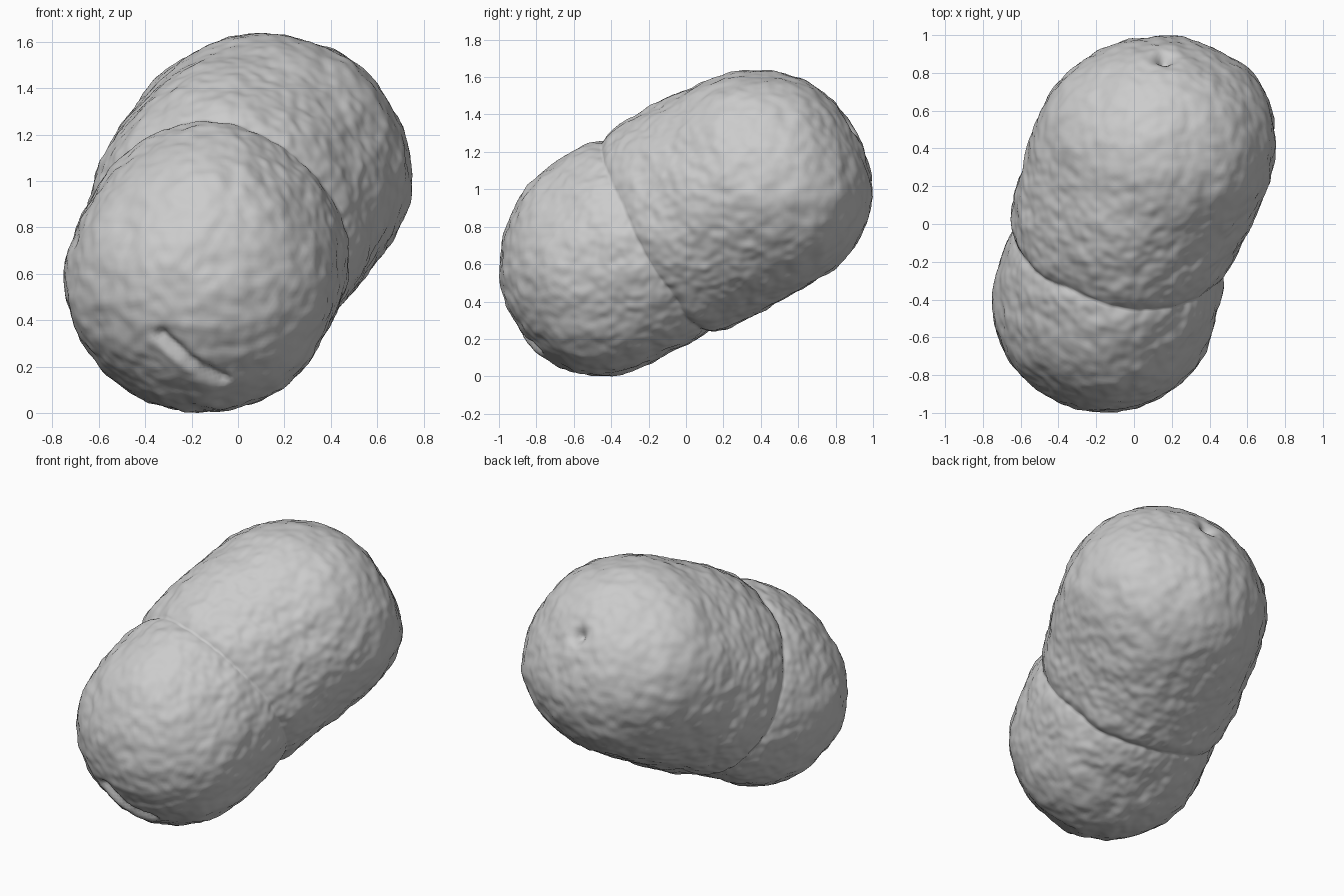
import bpy, bmesh, math
from mathutils import Vector, noise

old = bpy.data.objects.get("Cube")
if old:
    bpy.data.objects.remove(old, do_unlink=True)

AXIS = Vector((0.30, 0.835, 0.46)).normalized()   # long axis, small lobe to large lobe
RADIUS, HALF = 0.59, 0.485                        # capsule radius and half core length
CENTRE = Vector((0, 0, 0.815))

# Broad swells and hollows: centre, spread, height
SWELLS = [
    ((-0.50, 0.50, 1.10), 0.40, 0.065),    # large lobe, right flank
    ((-0.10, -0.10, 1.45), 0.38, 0.05),    # large lobe, top
    ((0.65, 0.75, 1.00), 0.25, 0.03),      # large lobe, left rear
    ((-0.10, -0.65, 1.17), 0.30, 0.045),   # small lobe, top
    ((-0.65, -0.65, 0.50), 0.28, 0.02),    # small lobe, right flank
    ((-0.10, -0.15, 0.08), 0.25, -0.04),   # small lobe, underside
    ((0.32, 0.90, 1.31), 0.33, -0.04),     # flattened rear end
    ((0.16, 0.89, 1.36), 0.045, -0.06),    # stem pit
]


def capsule_point(n):
    """Project a unit direction onto the capsule surface."""
    w = n.dot(AXIS)
    rho = math.sqrt(max(1 - w * w, 1e-9))
    k = RADIUS / rho
    if abs(k * w) > HALF:
        k = HALF * abs(w) + math.sqrt(RADIUS ** 2 - (HALF * rho) ** 2)
    return n * k


def seam(p):
    """Step and groove where the large lobe overlaps the small one."""
    d = p.dot(AXIS) + 0.17 - 0.12 * p.x + 0.025 * noise.noise(p * 3)
    if d > 0:
        return 0.01 - 0.04 * math.exp(-d / 0.045)
    return -0.03 * math.exp(d / 0.06)


def bell(distance, spread):
    return math.exp(-(distance / spread) ** 2)


def crease(p):
    """Short slanted fold low on the small lobe."""
    a, b = Vector((-0.33, -0.91, -0.475)), Vector((-0.06, -0.79, -0.665))
    s = min(max((p - a).dot(b - a) / (b - a).length_squared, 0), 1)
    off = p - capsule_point(a.lerp(b, s).normalized())
    ridge = bell((off + Vector((0.02, 0, 0.05))).length, 0.05)
    return 0.015 * ridge - 0.03 * bell(off.length, 0.025)


def relief(p):
    """Wrinkled skin: broad swells and fine pits."""
    broad = 0.012 * noise.noise(p * 3.2)
    medium = 0.010 * noise.noise(p * 9)
    fine = 0.007 * noise.noise(p * 20)
    return broad + medium + fine


# Double-lobed body
bm = bmesh.new()
bmesh.ops.create_icosphere(bm, subdivisions=7, radius=1)
for v in bm.verts:
    p = capsule_point(v.co.normalized())
    t = p.dot(AXIS)
    core = AXIS * max(-HALF, min(HALF, t))
    h = seam(p) + relief(p) + crease(p)
    for spot, spread, height in SWELLS:
        h += height * bell((p + CENTRE - Vector(spot)).length, spread)
    v.co = CENTRE + p + (p - core).normalized() * h
    v.co.x -= 0.03 * bell(t, 0.4)

# Rest on the ground, centred
low = Vector([min(v.co[i] for v in bm.verts) for i in range(3)])
high = Vector([max(v.co[i] for v in bm.verts) for i in range(3)])
middle = (low + high) / 2
bmesh.ops.translate(bm, verts=bm.verts, vec=(-middle.x, -middle.y, -low.z))

for f in bm.faces:
    f.smooth = True
mesh = bpy.data.meshes.new("lobed_body")
bm.to_mesh(mesh)
bm.free()
body = bpy.data.objects.new("lobed_body", mesh)
bpy.context.collection.objects.link(body)

# Plain grey colour
grey = bpy.data.materials.new("light_grey")
grey.use_nodes = True
grey.diffuse_color = (0.6, 0.6, 0.6, 1)
grey.node_tree.nodes["Principled BSDF"].inputs["Base Color"].default_value = (0.6, 0.6, 0.6, 1)
mesh.materials.append(grey)
